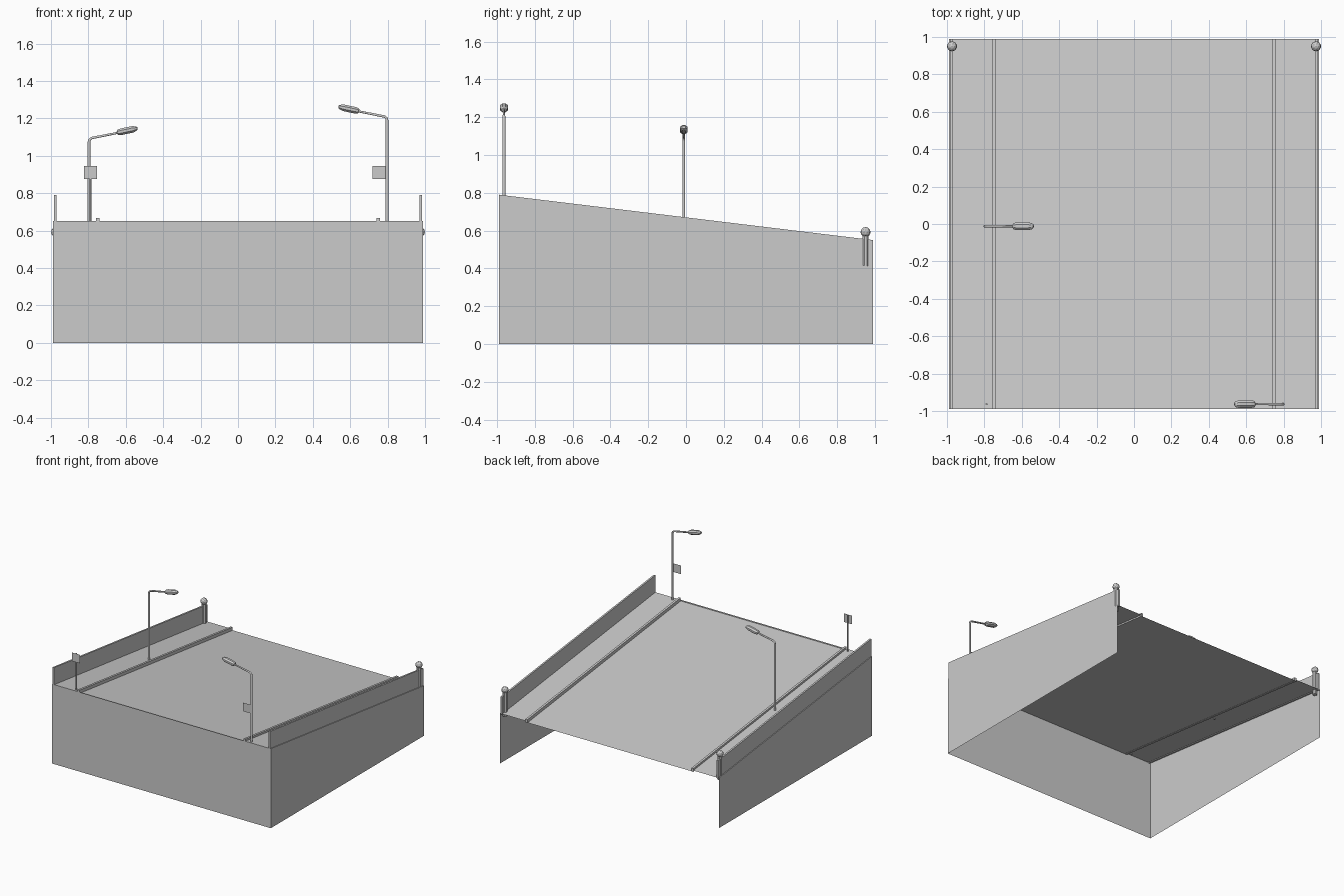
import bpy, math
from mathutils import Vector

if "Cube" in bpy.data.objects:
    bpy.data.objects.remove(bpy.data.objects["Cube"])

E = 0.99                                   # half size of the ramp


def deck(y):
    """Height of the sloping deck at y."""
    return 0.53 - 0.12 * y / E


def mesh(name, verts, faces):
    me = bpy.data.meshes.new(name)
    me.from_pydata(verts, [], faces)
    ob = bpy.data.objects.new(name, me)
    bpy.context.collection.objects.link(ob)
    return ob


def slope_sheet(name, x0, x1, dz=0.0):
    """Single sheet following the deck."""
    mesh(name, [(x, y, deck(y) + dz) for x, y in
                ((x0, -E), (x1, -E), (x1, E), (x0, E))], [(0, 1, 2, 3)])


def slope_bar(name, xc, w, lo, hi):
    """Long bar following the deck slope."""
    v = [(xc + sx * w / 2, y, deck(y) + d) for y in (-E, E)
         for sx, d in ((-1, lo), (1, lo), (1, hi), (-1, hi))]
    mesh(name, v, [(0, 1, 2, 3), (7, 6, 5, 4), (0, 4, 5, 1),
                   (1, 5, 6, 2), (2, 6, 7, 3), (3, 7, 4, 0)])


def loft(name, path, radii, n=8, smooth=False):
    """Tube along a path in an xz plane; radii are (y, normal) pairs."""
    path = [Vector(p) for p in path]
    yv, verts, faces = Vector((0, 1, 0)), [], []
    for i, p in enumerate(path):
        t = (path[min(i + 1, len(path) - 1)] - path[max(i - 1, 0)]).normalized()
        nv = yv.cross(t)
        ry, rn = radii[i]
        for k in range(n):
            a = 2 * math.pi * (k + 0.5) / n
            verts.append(p + nv * rn * math.cos(a) + yv * ry * math.sin(a))
    for i in range(len(path) - 1):
        for k in range(n):
            a, b = i * n + k, i * n + (k + 1) % n
            faces.append((a, b, b + n, a + n))
    faces += [tuple(reversed(range(n))), tuple(range(len(verts) - n, len(verts)))]
    ob = mesh(name, verts, faces)
    if smooth:
        for f in ob.data.polygons:
            f.use_smooth = len(f.vertices) == 4
    return ob


def street_lamp(side, x, y):
    """Pole with a bent arm and lamp head reaching towards the middle."""
    z, s = deck(y), -1 if x > 0 else 1
    path = [(x, y, z - 0.005), (x, y, z + 0.54), (x + s * .003, y, z + .554),
            (x + s * .014, y, z + .563), (x + s * .16, y, z + .592)]
    loft(f"lamp_pole_{side}", path,
         [(.008, .008), (.008, .008), (.0075, .0075), (.007, .007), (.006, .006)],
         smooth=True)
    a = math.radians(12)
    prof = [(0, .013, .010), (.006, .019, .016), (.022, .022, .019),
            (.085, .022, .019), (.102, .018, .014), (.112, .010, .008)]
    loft(f"lamp_head_{side}",
         [(x + s * (.15 + d * math.cos(a)), y, z + .592 + d * math.sin(a))
          for d, _, _ in prof], [(b, c) for _, b, c in prof])


def sign_plate(name, x, y, z, w, h):
    mesh(name, [(x - w / 2, y, z - h / 2), (x + w / 2, y, z - h / 2),
                (x + w / 2, y, z + h / 2), (x - w / 2, y, z + h / 2)], [(0, 1, 2, 3)])


# Front retaining wall and sunken road surface
mesh("front_wall", [(-E, -E, 0), (E, -E, 0), (E, -E, deck(-E)), (-E, -E, deck(-E))],
     [(0, 1, 2, 3)])
slope_sheet("road", -0.742, 0.742, -0.01)

for side, s in (("left", -1), ("right", 1)):
    # Side wall, footway, kerb and parapet
    q = (0, 1, 2, 3) if s > 0 else (3, 2, 1, 0)
    mesh(f"side_wall_{side}", [(s * E, -E, 0), (s * E, E, 0),
                               (s * E, E, deck(E)), (s * E, -E, deck(-E))], [q])
    slope_sheet(f"footway_{side}", *sorted((s * 0.75, s * E)))
    slope_bar(f"kerb_{side}", s * 0.75, 0.018, -0.012, 0.016)
    slope_bar(f"parapet_{side}", s * 0.977, 0.014, -0.005, 0.14)
    # End post with a low-poly ball
    loft(f"end_post_{side}", [(s * .973, .95, .38), (s * .973, .95, .572)],
         [(.018, .018)] * 2)
    bpy.ops.mesh.primitive_ico_sphere_add(subdivisions=2, radius=0.027,
                                          location=(s * 0.973, 0.95, 0.592))
    bpy.context.object.name = f"post_ball_{side}"

# Street lamps
street_lamp("left", -0.797, -0.012)
street_lamp("right", 0.797, -0.963)

# Signs: one on its own pole, one on the right lamp pole
loft("sign_pole", [(-.788, -.963, deck(-.963) - .005), (-.788, -.963, .945)],
     [(.006, .006)] * 2)
sign_plate("sign_left", -0.788, -0.970, 0.91, 0.07, 0.07)
sign_plate("sign_right", 0.755, -0.963, 0.91, 0.07, 0.07)
